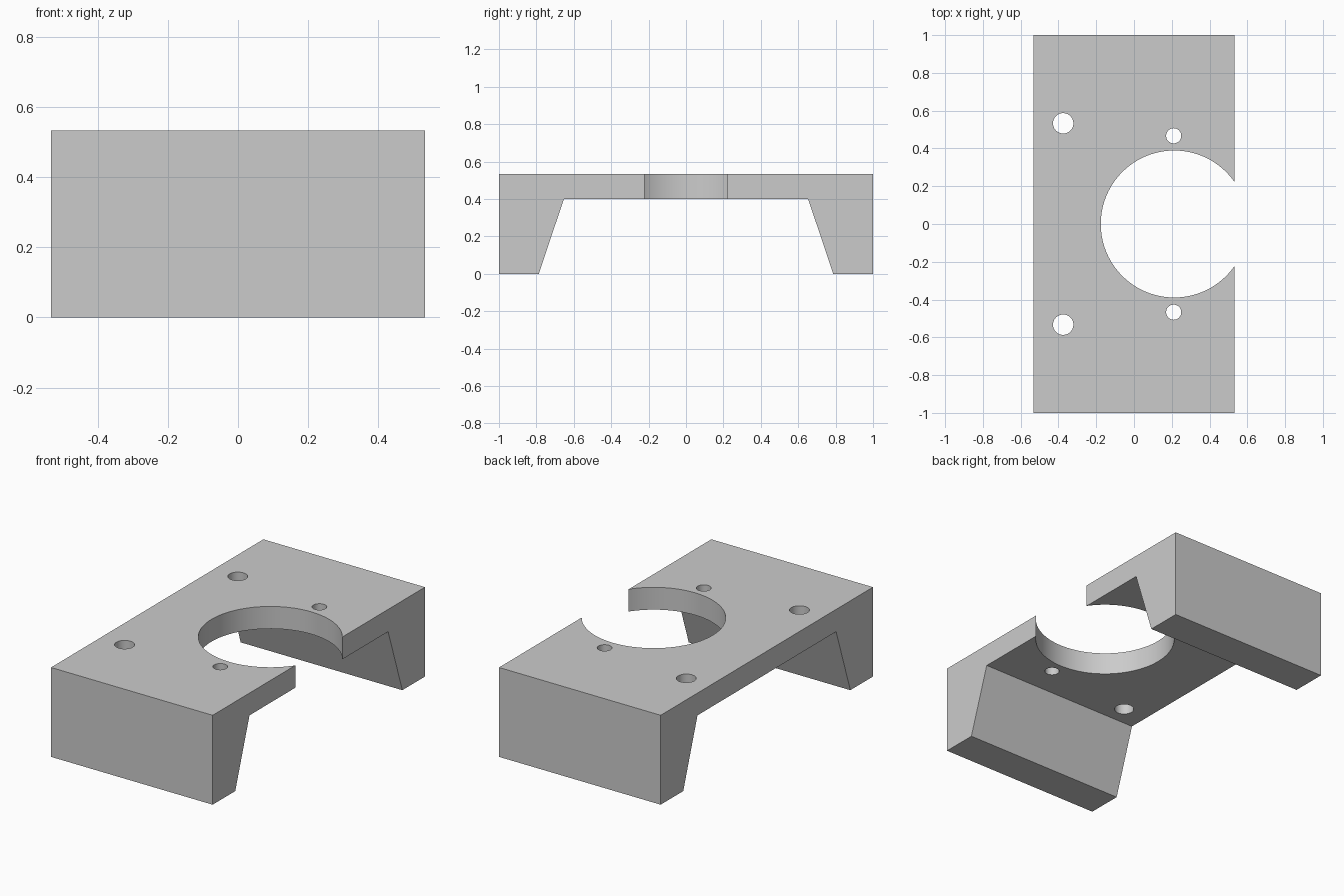
import bpy, bmesh, math

if "Cube" in bpy.data.objects:
    bpy.data.objects.remove(bpy.data.objects["Cube"], do_unlink=True)

HALF_W, HEIGHT, PLATE_Z = 0.533, 0.533, 0.4

grey = bpy.data.materials.new("light grey")
grey.use_nodes = True
colour = (0.6, 0.6, 0.6, 1)
grey.diffuse_color = colour
grey.node_tree.nodes["Principled BSDF"].inputs["Base Color"].default_value = colour

# Bridge profile in the y-z plane, mirrored, then extruded across x
half = [(1, HEIGHT), (1, 0), (0.787, 0), (0.653, PLATE_Z)]
profile = half + [(-y, z) for y, z in reversed(half)]
bm = bmesh.new()
face = bm.faces.new([bm.verts.new((-HALF_W, y, z)) for y, z in profile])
side = bmesh.ops.extrude_face_region(bm, geom=[face])["geom"]
bmesh.ops.translate(bm, vec=(2 * HALF_W, 0, 0),
                    verts=[v for v in side if isinstance(v, bmesh.types.BMVert)])
bmesh.ops.recalc_face_normals(bm, faces=bm.faces)
mesh = bpy.data.meshes.new("mounting_bracket")
bm.to_mesh(mesh)
bm.free()
mesh.materials.append(grey)
bracket = bpy.data.objects.new("mounting_bracket", mesh)
bpy.context.collection.objects.link(bracket)


def drill(x, y, radius, sides):
    """Cut a vertical round hole through the plate."""
    bpy.ops.mesh.primitive_cylinder_add(vertices=sides, radius=radius, depth=0.4,
                                        location=(x, y, 0.47))
    cutter = bpy.context.object
    cutter.name = "hole_cutter"
    cutter.hide_render = True
    cutter.data.materials.append(grey)
    bpy.context.view_layer.objects.active = bracket
    cut = bracket.modifiers.new("hole", 'BOOLEAN')
    cut.operation, cut.solver, cut.object = 'DIFFERENCE', 'EXACT', cutter
    bpy.ops.object.modifier_apply(modifier=cut.name)
    bpy.data.objects.remove(cutter, do_unlink=True)


# Large open bore, then the two pairs of screw holes
drill(0.213, 0, 0.389, 96)
for s in (-1, 1):
    drill(0.21, s * 0.467, 0.04, 48)
    drill(-0.375, s * 0.533, 0.054, 48)

# Smooth bore walls with crisp edges
bpy.ops.object.select_all(action='DESELECT')
bracket.select_set(True)
bpy.context.view_layer.objects.active = bracket
bpy.ops.object.shade_smooth_by_angle(angle=math.radians(30))
